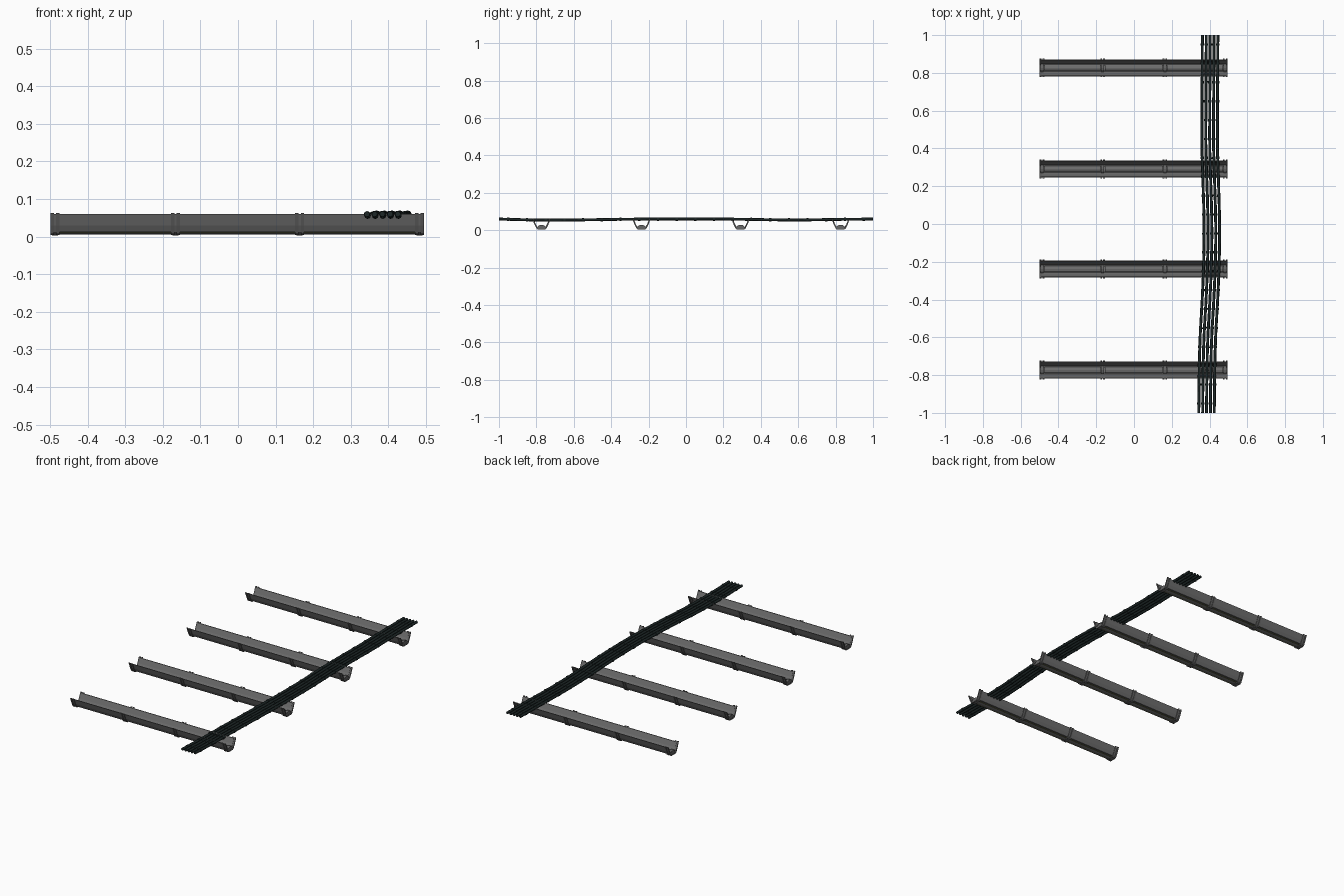
import bpy, math
from mathutils import Vector

cube = bpy.data.objects.get("Cube")
if cube:
    bpy.data.objects.remove(cube)


def material(name, rgb):
    m = bpy.data.materials.new(name)
    m.use_nodes = True
    m.diffuse_color = (*rgb, 1)
    m.node_tree.nodes["Principled BSDF"].inputs["Base Color"].default_value = (*rgb, 1)
    return m


STEEL = material("grey steel", (0.16, 0.16, 0.16))
BRACKET = material("bracket grey", (0.13, 0.13, 0.13))
OLIVE = material("olive strip", (0.11, 0.12, 0.03))
CABLE = material("black rubber", (0.012, 0.02, 0.02))


def mesh_object(name, verts, faces, mat):
    me = bpy.data.meshes.new(name)
    me.from_pydata(verts, [], faces)
    me.materials.append(mat)
    ob = bpy.data.objects.new(name, me)
    bpy.context.collection.objects.link(ob)
    return ob


def extrude_x(name, profile, x0, x1, mat, y):
    """Closed (y, z) profile extruded along x."""
    n = len(profile)
    verts = [(x, y + p, z) for x in (x0, x1) for p, z in profile]
    faces = [(i, (i + 1) % n, n + (i + 1) % n, n + i) for i in range(n)]
    faces += [tuple(reversed(range(n))), tuple(range(n, 2 * n))]
    return mesh_object(name, verts, faces, mat)


def shell(half, t):
    """Thin band from a half section, mirrored across y = 0."""
    outer = [(-p, z) for p, z in reversed(half)] + half
    inner = [(max(p - t, 0), z + t * 0.6) if i < len(half) - 1 else (p - t, z)
             for i, (p, z) in enumerate(half)]
    return outer + list(reversed(inner)) + [(-p, z) for p, z in inner]


trough = shell([(0.024, 0.012), (0.034, 0.030), (0.045, 0.060)], 0.004)
rib = shell([(0.020, 0.004), (0.027, 0.010), (0.037, 0.030), (0.050, 0.063)], 0.006)
tube = [(0.017 * math.cos(a), 0.016 + 0.010 * math.sin(a))
        for a in (math.tau * (i + 0.5) / 10 for i in range(10))]
cap = [(p * 1.3, 0.016 + (z - 0.016) * 1.3) for p, z in tube]
strip = [(-0.014, 0.009), (0.014, 0.009), (0.014, 0.012), (-0.014, 0.012)]

stations = [-0.487, -0.166, 0.164, 0.483]

# Four troughs with ribs, inner tubes and underside strips
for y in (-0.773, -0.238, 0.292, 0.827):
    extrude_x("trough", trough, -0.49, 0.486, STEEL, y)
    for x in stations:
        for s in (-1, 1):
            extrude_x("rib", rib, x + s * 0.0075 - 0.0045, x + s * 0.0075 + 0.0045, BRACKET, y)
        extrude_x("tube_holder", cap, x - 0.008, x + 0.008, BRACKET, y)
    for a, b in zip(stations, stations[1:]):
        extrude_x("tube", tube, a + 0.012, b - 0.012, STEEL, y)
        extrude_x("underside_strip", strip, a + 0.012, b - 0.012, OLIVE, y)

# Cables sagging between the troughs
path = [(0.403, 1.0, 0.060), (0.402, 0.8, 0.058), (0.401, 0.6, 0.055),
        (0.401, 0.4, 0.057), (0.407, 0.2, 0.060), (0.412, 0.0, 0.060),
        (0.410, -0.2, 0.060), (0.402, -0.4, 0.058), (0.391, -0.6, 0.055),
        (0.386, -0.8, 0.055), (0.384, -1.0, 0.060)]


def tube_curve(name, points, radius, smooth=True):
    cu = bpy.data.curves.new(name, "CURVE")
    cu.dimensions = "3D"
    cu.bevel_depth = radius
    cu.bevel_resolution = 2
    cu.use_fill_caps = True
    cu.resolution_u = 4
    sp = cu.splines.new("BEZIER")
    sp.bezier_points.add(len(points) - 1)
    for bp, p in zip(sp.bezier_points, points):
        bp.co = p
        bp.handle_left_type = bp.handle_right_type = "AUTO"
    cu.materials.append(CABLE)
    ob = bpy.data.objects.new(name, cu)
    bpy.context.collection.objects.link(ob)


for k in range(-2, 3):
    pts = [Vector(p) + Vector((k * 0.0205, 0, 0)) for p in path]
    tube_curve("cable", pts, 0.0075)
    # Clamp sleeves at every path station
    for p, q in zip(pts, pts[1:]):
        for t in (0.25, 0.75):
            c = p.lerp(q, t)
            d = (q - p).normalized() * 0.006
            tube_curve("cable_sleeve", [c - d, c + d], 0.0092)
